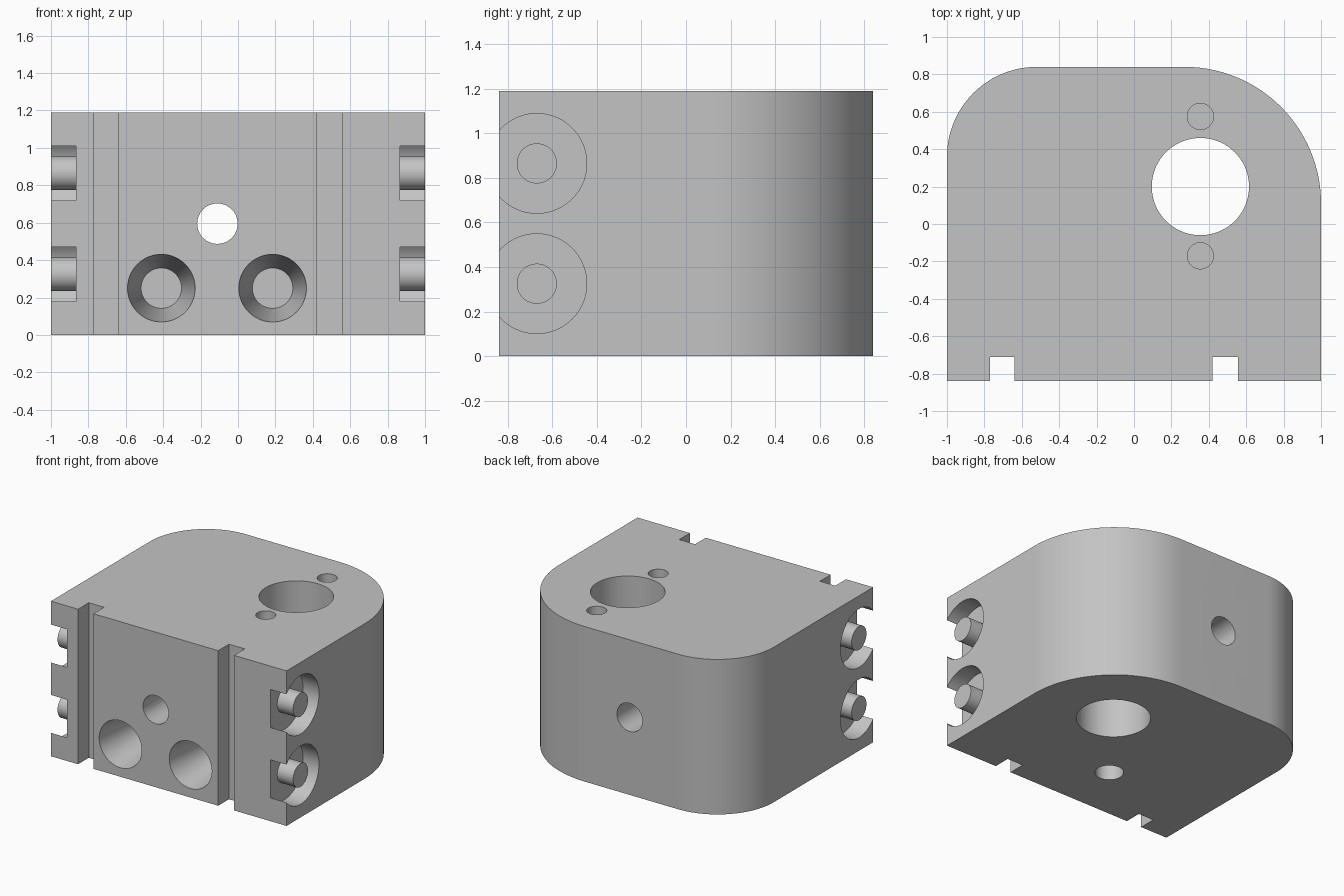
import bpy, bmesh, math
from mathutils import Matrix, Vector

cube = bpy.data.objects.get("Cube")
if cube:
    bpy.data.objects.remove(cube, do_unlink=True)

HEIGHT, BACK = 1.19, 0.84
SIDES = 72

grey = bpy.data.materials.new("machined grey")
grey.use_nodes = True
colour = (0.55, 0.55, 0.55, 1)
grey.diffuse_color = colour
grey.node_tree.nodes["Principled BSDF"].inputs["Base Color"].default_value = colour


def make_object(name, bm):
    bmesh.ops.recalc_face_normals(bm, faces=bm.faces)
    mesh = bpy.data.meshes.new(name)
    bm.to_mesh(mesh)
    bm.free()
    mesh.materials.append(grey)
    obj = bpy.data.objects.new(name, mesh)
    bpy.context.collection.objects.link(obj)
    return obj


def arc(cx, cy, r, start, end, steps=28):
    angles = [math.radians(start + (end - start) * i / steps) for i in range(steps + 1)]
    return [(cx + r * math.cos(a), cy + r * math.sin(a)) for a in angles]


def turned(name, origin, axis, r0, r1, depth, core=0):
    """Round cutter along an axis; a core radius leaves a pin standing."""
    turn = Matrix.Translation(origin) @ Vector(axis).to_track_quat("Z", "Y").to_matrix().to_4x4()
    bm = bmesh.new()

    def ring(r, h):
        return [bm.verts.new(turn @ Vector((r * math.cos(t), r * math.sin(t), h)))
                for t in (math.tau * i / SIDES for i in range(SIDES))]

    def bridge(a, b):
        for i in range(SIDES):
            j = (i + 1) % SIDES
            bm.faces.new((a[i], a[j], b[j], b[i]))

    near, far = ring(r0, 0), ring(r1, depth)
    bridge(near, far)
    if core:
        inner_near, inner_far = ring(core, 0), ring(core, depth)
        bridge(far, inner_far)
        bridge(inner_far, inner_near)
        bridge(inner_near, near)
    else:
        bm.faces.new(near)
        bm.faces.new(far)
    return make_object(name, bm)


# Block outline with two front grooves and two rounded back corners
outline = [(-1, -BACK)]
for x0, x1 in ((-0.77, -0.64), (0.42, 0.555)):
    outline += [(x0, -BACK), (x0, -0.71), (x1, -0.71), (x1, -BACK)]
outline += [(1, -BACK)]
outline += arc(0.27, BACK - 0.73, 0.73, 0, 90)
outline += arc(-0.52, BACK - 0.48, 0.48, 90, 180)

bm = bmesh.new()
base = bm.faces.new([bm.verts.new((x, y, 0)) for x, y in outline])
top = bmesh.ops.extrude_face_region(bm, geom=[base])["geom"]
bmesh.ops.translate(bm, vec=(0, 0, HEIGHT),
                    verts=[v for v in top if isinstance(v, bmesh.types.BMVert)])
block = make_object("block", bm)

# Vertical bore, its two small screw holes and the hole in the underside
cutters = [turned("bore", (0.355, 0.2, -0.1), (0, 0, 1), 0.26, 0.26, 1.4)]
for y in (0.575, -0.17):
    cutters.append(turned("screw_hole", (0.355, y, HEIGHT + 0.1), (0, 0, -1), 0.07, 0.07, 0.4))

# Cross hole through the depth, meeting the underside hole
cutters.append(turned("cross_hole", (-0.11, -1, 0.595), (0, 1, 0), 0.108, 0.108, 2))
cutters.append(turned("underside_hole", (-0.11, -0.4, -0.1), (0, 0, 1), 0.1, 0.1, 0.695))

# Two tapered sockets in the front, narrowing inward
for x in (-0.41, 0.185):
    cutters.append(turned("tapered_socket", (x, -BACK - 0.05, 0.25), (0, 1, 0),
                          0.188, 0.108, 0.55))

# Ring pockets with a standing pin, two on each side
for side in (-1, 1):
    for z in (0.325, 0.865):
        cutters.append(turned("pin_pocket", (side * 1.1, -0.67, z), (-side, 0, 0),
                              0.224, 0.224, 0.235, core=0.09))

bpy.context.view_layer.objects.active = block
for cutter in cutters:
    cutter.hide_render = True
    mod = block.modifiers.new(cutter.name, "BOOLEAN")
    mod.operation, mod.solver, mod.object = "DIFFERENCE", "EXACT", cutter
    bpy.ops.object.modifier_apply(modifier=mod.name)
    bpy.data.objects.remove(cutter, do_unlink=True)

# Smooth round walls, keep machined edges sharp
bpy.ops.object.select_all(action="DESELECT")
block.select_set(True)
bpy.ops.object.shade_smooth_by_angle(angle=math.radians(30))
